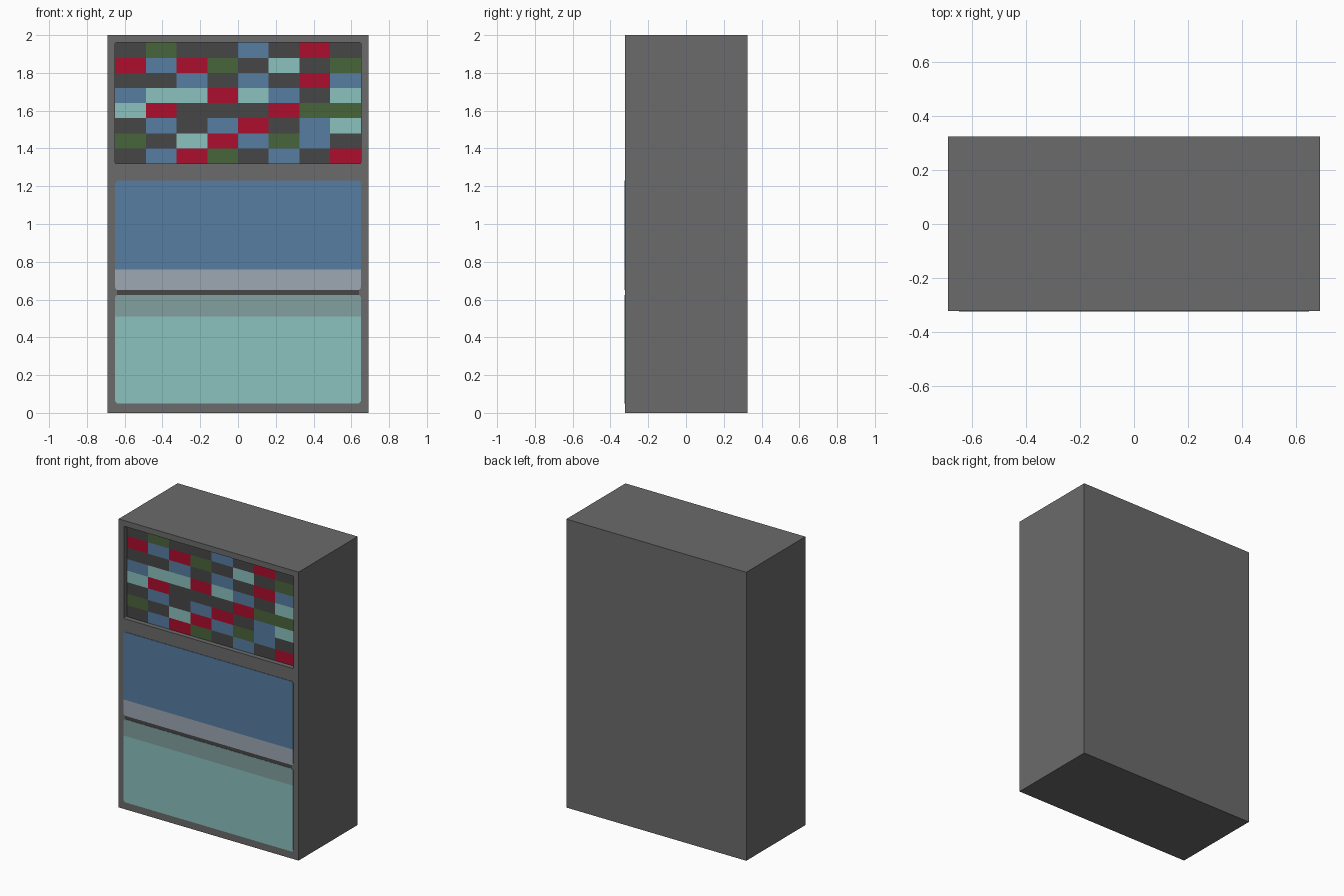
import bpy, bmesh, math
from mathutils import Vector, Matrix

if "Cube" in bpy.data.objects:
    bpy.data.objects.remove(bpy.data.objects["Cube"])


def srgb(c):
    c /= 255
    return c / 12.92 if c <= 0.04045 else ((c + 0.055) / 1.055) ** 2.4


def material(name, r, g, b):
    m = bpy.data.materials.new(name)
    m.diffuse_color = (srgb(r), srgb(g), srgb(b), 1)
    m.use_nodes = True
    m.node_tree.nodes["Principled BSDF"].inputs["Base Color"].default_value = m.diffuse_color
    return m


GREY = material("cabinet grey", 107, 107, 107)
DARK = material("charcoal", 70, 70, 70)
BLUE = material("blue", 87, 125, 162)
PALE = material("pale blue grey", 158, 167, 180)
TEAL = material("light teal", 139, 193, 189)
DULL = material("dull teal", 130, 160, 160)
RED = material("red", 174, 14, 45)
GREEN = material("green", 73, 101, 59)

FRONT, BACK = -0.322, 0.325      # cabinet body front and back
RECESS = 0.035                   # depth of the upper opening


def link(name, bm, mats):
    me = bpy.data.meshes.new(name)
    bm.to_mesh(me)
    bm.free()
    for m in mats:
        me.materials.append(m)
    ob = bpy.data.objects.new(name, me)
    bpy.context.collection.objects.link(ob)
    return ob


def slab(name, x, z0, z1, y0, y1, radius, mats, split=None):
    """Rounded rectangle facing -y; faces above 'split' use the second colour."""
    bm = bmesh.new()
    pts = []
    corners = ((x, z1, 0), (-x, z1, 90), (-x, z0, 180), (x, z0, 270))
    for cx, cz, start in corners:
        ox = cx - math.copysign(radius, cx)
        oz = cz - radius if cz == z1 else cz + radius
        steps = 4 if radius else 0
        for i in range(steps + 1):
            a = math.radians(start + 90 * i / max(steps, 1))
            pts.append((ox + radius * math.cos(a), y0, oz + radius * math.sin(a)))
    face = bm.faces.new([bm.verts.new(p) for p in pts])
    ext = bmesh.ops.extrude_face_region(bm, geom=[face], use_keep_orig=True)
    verts = [v for v in ext["geom"] if isinstance(v, bmesh.types.BMVert)]
    bmesh.ops.translate(bm, verts=verts, vec=(0, y1 - y0, 0))
    if split is not None:
        bmesh.ops.bisect_plane(bm, geom=bm.verts[:] + bm.edges[:] + bm.faces[:],
                               plane_co=(0, 0, split), plane_no=(0, 0, 1))
        for f in bm.faces:
            f.material_index = int(f.calc_center_median().z > split)
    bmesh.ops.recalc_face_normals(bm, faces=bm.faces[:])
    return link(name, bm, mats)


# Cabinet body with the upper opening cut out
body = slab("cabinet_body", 0.69, 0, 2, FRONT, BACK, 0, [GREY])
cutter = slab("opening_cutter", 0.65, 1.32, 1.96, FRONT - 0.1, FRONT + RECESS, 0.006, [GREY])
cutter.hide_render = True
mod = body.modifiers.new("opening", "BOOLEAN")
mod.operation = "DIFFERENCE"
mod.solver = "EXACT"
mod.object = cutter
bpy.context.view_layer.objects.active = body
bpy.ops.object.modifier_apply(modifier=mod.name)
bpy.data.objects.remove(cutter)

# Coloured tiles on the back wall of the opening, rows from the top
ROWS = ["DGDDBDRD",
        "RBRGDTDG",
        "DDBDBDRB",
        "BTTRTBDT",
        "TRDDDRGG",
        "DBDBRDBT",
        "GDTRBGBD",
        "DBRGDBDR"]
bm = bmesh.new()
bmesh.ops.create_grid(bm, x_segments=8, y_segments=8, size=1)
bmesh.ops.scale(bm, verts=bm.verts[:], vec=(0.65, 0.32, 1))
bmesh.ops.rotate(bm, verts=bm.verts[:], cent=(0, 0, 0),
                 matrix=Matrix.Rotation(math.radians(90), 3, 'X'))
bmesh.ops.translate(bm, verts=bm.verts[:], vec=Vector((0, FRONT + RECESS - 0.002, 1.64)))
for f in bm.faces:
    c = f.calc_center_median()
    col = int((c.x + 0.65) / 0.1625)
    row = int((1.96 - c.z) / 0.08)
    f.material_index = "DGBRT".index(ROWS[row][col])
link("tile_grid", bm, [DARK, GREEN, BLUE, RED, TEAL])

# Door panels with contrasting strips, and the dark gap between them
slab("upper_door", 0.65, 0.65, 1.23, -0.325, FRONT + 0.002, 0.015, [PALE, BLUE], 0.76)
slab("lower_door", 0.65, 0.05, 0.625, -0.325, FRONT + 0.002, 0.015, [TEAL, DULL], 0.51)
slab("door_gap", 0.64, 0.615, 0.66, -0.3235, FRONT + 0.002, 0, [DARK])
